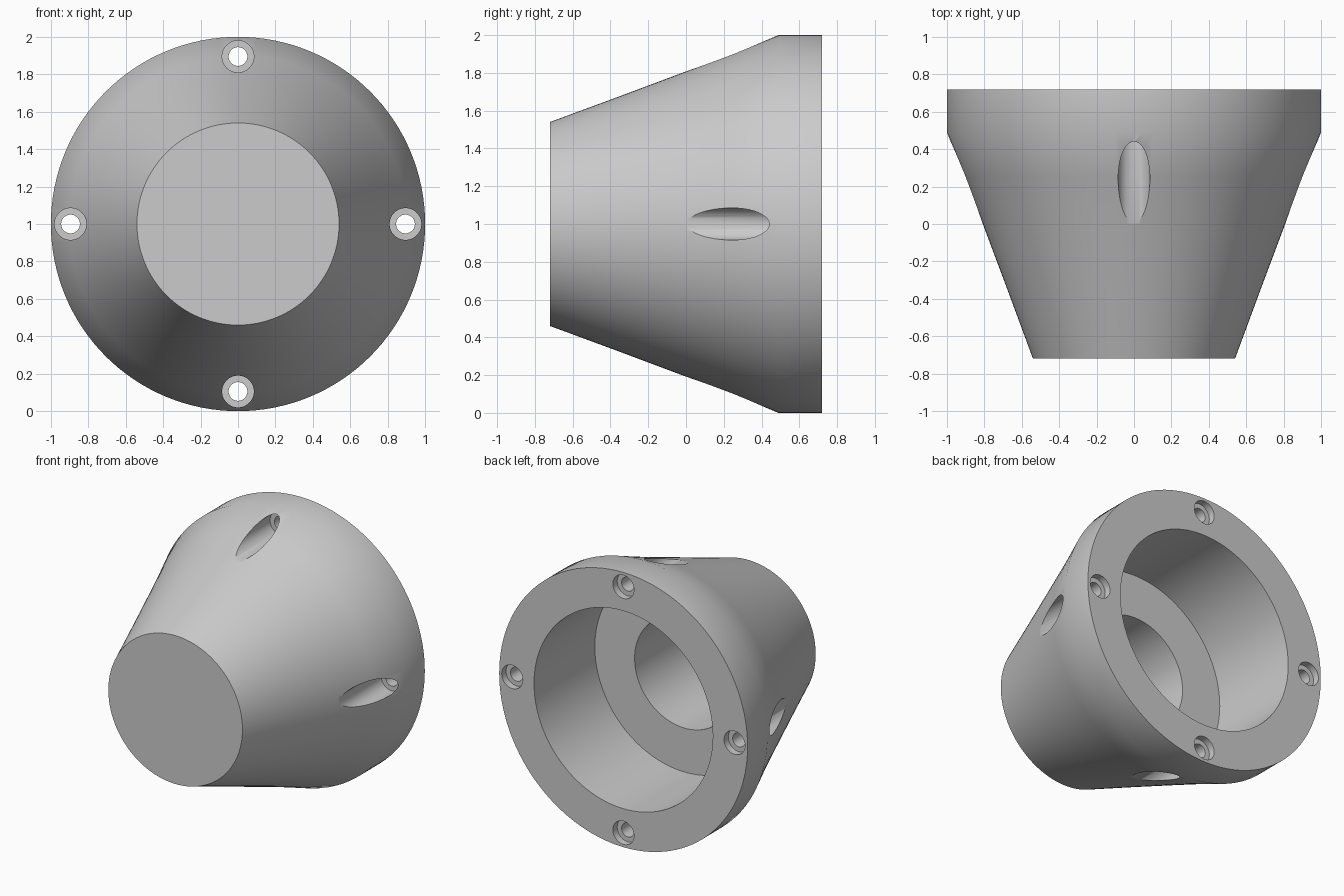
import bpy
import bmesh
import math
from mathutils import Matrix, Vector

cube = bpy.data.objects.get("Cube")
if cube:
    bpy.data.objects.remove(cube, do_unlink=True)

AXIS_Z = 1.0
BOLT_CIRCLE = 0.895

grey = bpy.data.materials.new("plain grey")
grey.use_nodes = True
colour = (0.6, 0.6, 0.6, 1)
grey.diffuse_color = colour
grey.node_tree.nodes["Principled BSDF"].inputs["Base Color"].default_value = colour


def lathe(name, profile, sides, centre=(0, 0, AXIS_Z)):
    """Turn a (y, radius) profile around the y direction; ends are capped."""
    bm = bmesh.new()
    rings = []
    for y, r in profile:
        ring = []
        for i in range(sides):
            a = math.tau * i / sides
            ring.append(bm.verts.new((r * math.cos(a), y, r * math.sin(a))))
        rings.append(ring)
    for a, b in zip(rings, rings[1:]):
        for i in range(sides):
            j = (i + 1) % sides
            bm.faces.new((a[i], a[j], b[j], b[i]))
    bm.faces.new(rings[0])
    bm.faces.new(rings[-1])
    bmesh.ops.recalc_face_normals(bm, faces=bm.faces)
    bmesh.ops.transform(bm, matrix=Matrix.Translation(Vector(centre)), verts=bm.verts)
    mesh = bpy.data.meshes.new(name)
    bm.to_mesh(mesh)
    bm.free()
    mesh.materials.append(grey)
    obj = bpy.data.objects.new(name, mesh)
    bpy.context.collection.objects.link(obj)
    return obj


# Flared housing: outside, back face, wide bore, ledge, narrow blind bore
housing = lathe("flared_housing", [
    (-0.72, 0.54), (-0.36, 0.673), (0, 0.808), (0.25, 0.903), (0.49, 1),
    (0.72, 1), (0.72, 0.72), (0.02, 0.72), (0.02, 0.4), (-0.7, 0.4)], 128)

# Bolt holes: front pocket, narrow passage, shallow recess in the back
bolt_profile = [(-0.3, 0.085), (0.49, 0.085), (0.49, 0.05),
                (0.67, 0.05), (0.67, 0.085), (0.8, 0.085)]
cutters = []
for k in range(4):
    a = k * math.pi / 2
    centre = (BOLT_CIRCLE * math.cos(a), 0, AXIS_Z + BOLT_CIRCLE * math.sin(a))
    cutter = lathe("bolt_hole_cutter", bolt_profile, 40, centre)
    cutter.hide_render = True
    cutters.append(cutter)
    cut = housing.modifiers.new("bolt_hole", "BOOLEAN")
    cut.operation = "DIFFERENCE"
    cut.solver = "EXACT"
    cut.object = cutter

# Apply the cuts and drop the helpers
bpy.ops.object.select_all(action="DESELECT")
housing.select_set(True)
bpy.context.view_layer.objects.active = housing
for cut in list(housing.modifiers):
    bpy.ops.object.modifier_apply(modifier=cut.name)
for cutter in cutters:
    bpy.data.objects.remove(cutter, do_unlink=True)
bpy.ops.object.shade_smooth_by_angle(angle=math.radians(30))
